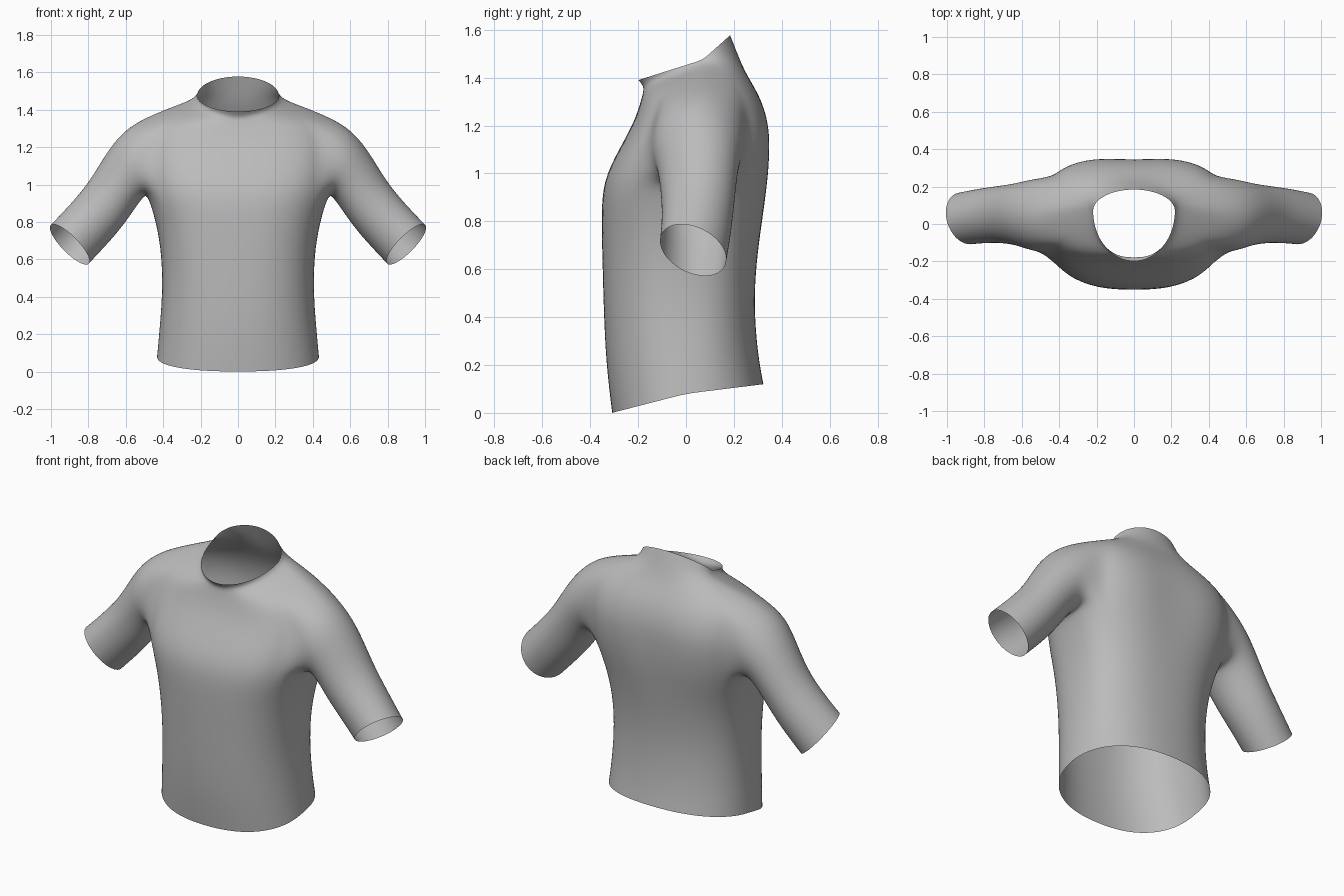
import bpy, bmesh
from math import sin, cos, pi, exp
from mathutils import Vector

cube = bpy.data.objects.get("Cube")
if cube:
    bpy.data.objects.remove(cube)

COLS = 32        # columns around the torso
HALF = 3         # armhole spans this many columns either side of the flank
ARMPIT, SHOULDER = 5, 8   # rows that bound the armhole

# Torso rings: half width, squareness, then (y, z) at front, back and side
rings = [
    (.435, 2.3, (-.31, 0), (.325, .12), (0, .08)),
    (.42, 2.3, (-.335, .2), (.30, .25), (0, .24)),
    (.405, 2.4, (-.345, .42), (.285, .45), (0, .43)),
    (.41, 2.5, (-.35, .62), (.295, .63), (0, .62)),
    (.435, 2.6, (-.355, .81), (.32, .8), (.01, .78)),
    (.485, 2.8, (-.35, .97), (.35, .97), (.03, .95)),
    (.495, 3, (-.275, 1.11), (.36, 1.12), (.04, 1.1)),
    (.49, 3, (-.215, 1.22), (.35, 1.22), (.05, 1.24)),
    (.46, 2.7, (-.19, 1.3), (.315, 1.32), (.07, 1.38)),
    (.33, 2.3, (-.178, 1.345), (.25, 1.42), (.085, 1.425)),
    (.235, 2, (-.18, 1.365), (.22, 1.49), (.085, 1.455)),
    (.22, 2, (-.2, 1.39), (.185, 1.578), (.07, 1.475)),
]

# Sleeve rings: centre, vector to the top, vector to the front
sleeve = [
    ((.548, .047, 1.12), (.042, 0, .19), (0, -.195, 0)),
    ((.62, .05, 1.035), (.07, 0, .165), (-.01, -.17, 0)),
    ((.705, .05, .895), (.085, -.01, .125), (-.025, -.155, 0)),
    ((.80, .045, .785), (.09, -.03, .115), (-.04, -.145, 0)),
    ((.90, .03, .68), (.09, -.05, .11), (-.06, -.132, 0)),
]


def spow(v, p):
    return abs(v) ** p * (1 if v >= 0 else -1)


def torso_point(ring, col):
    hx, n, front, back, side = ring
    t = 2 * pi * col / COLS
    x, s = hx * spow(cos(t), 2 / n), abs(sin(t)) ** (2 / n)
    end = front if sin(t) >= 0 else back
    y = side[0] + (end[0] - side[0]) * s
    z = side[1] + (end[1] - side[1]) * s
    # Shallow groove along the spine
    if end is back:
        y -= .015 * exp(-(x / .12) ** 2) * exp(-((z - 1.1) / .2) ** 2)
    return Vector((x, y, z))


bm = bmesh.new()


def bridge(a, b):
    for i in range(len(a)):
        j = (i + 1) % len(a)
        bm.faces.new((a[i], a[j], b[j], b[i]))


def in_armhole(row, col):
    if not ARMPIT <= row < SHOULDER:
        return False
    return any((col - c + HALF) % COLS < 2 * HALF for c in (0, COLS // 2))


# Torso with open armholes
grid = []
for row, ring in enumerate(rings):
    grid.append([bm.verts.new(torso_point(ring, c)) for c in range(COLS)])
for r in range(len(rings) - 1):
    for c in range(COLS):
        if not in_armhole(r, c):
            d = (c + 1) % COLS
            bm.faces.new((grid[r][c], grid[r][d], grid[r + 1][d], grid[r + 1][c]))

# Armhole loop, from shoulder top round the front to the armpit and up the back
loop = [(SHOULDER, c) for c in range(HALF + 1)]
loop += [(r, HALF) for r in range(SHOULDER - 1, ARMPIT, -1)]
loop += [(ARMPIT, c) for c in range(HALF, -HALF - 1, -1)]
loop += [(r, -HALF) for r in range(ARMPIT + 1, SHOULDER)]
loop += [(SHOULDER, c) for c in range(-HALF, 0)]

# Sleeves grown out of the armholes
for side in (1, -1):
    prev = [grid[r][(c if side == 1 else COLS // 2 - c) % COLS] for r, c in loop]
    for centre, up, fwd in sleeve:
        verts = []
        for k in range(len(loop)):
            a = 2 * pi * k / len(loop)
            p = Vector(centre) + Vector(up) * cos(a) + Vector(fwd) * sin(a)
            p.x *= side
            verts.append(bm.verts.new(p))
        bridge(prev, verts)
        prev = verts

# Drop the unused vertices inside the armholes and face everything outward
bmesh.ops.delete(bm, geom=[v for v in bm.verts if not v.link_faces], context='VERTS')
bmesh.ops.recalc_face_normals(bm, faces=bm.faces)
bm.faces.ensure_lookup_table()
hem = bm.faces[COLS // 4]
if hem.normal.y * hem.calc_center_median().y < 0:
    bmesh.ops.reverse_faces(bm, faces=bm.faces)

mesh = bpy.data.meshes.new("shirt")
bm.to_mesh(mesh)
bm.free()
shirt = bpy.data.objects.new("shirt", mesh)
bpy.context.collection.objects.link(shirt)

# Cloth colour
grey = bpy.data.materials.new("grey_cloth")
grey.use_nodes = True
colour = (.5, .5, .5, 1)
grey.diffuse_color = colour
grey.node_tree.nodes["Principled BSDF"].inputs["Base Color"].default_value = colour
mesh.materials.append(grey)

# Smooth rounded cloth
mesh.polygons.foreach_set("use_smooth", [True] * len(mesh.polygons))
sub = shirt.modifiers.new("smooth_cloth", 'SUBSURF')
sub.levels = sub.render_levels = 2
